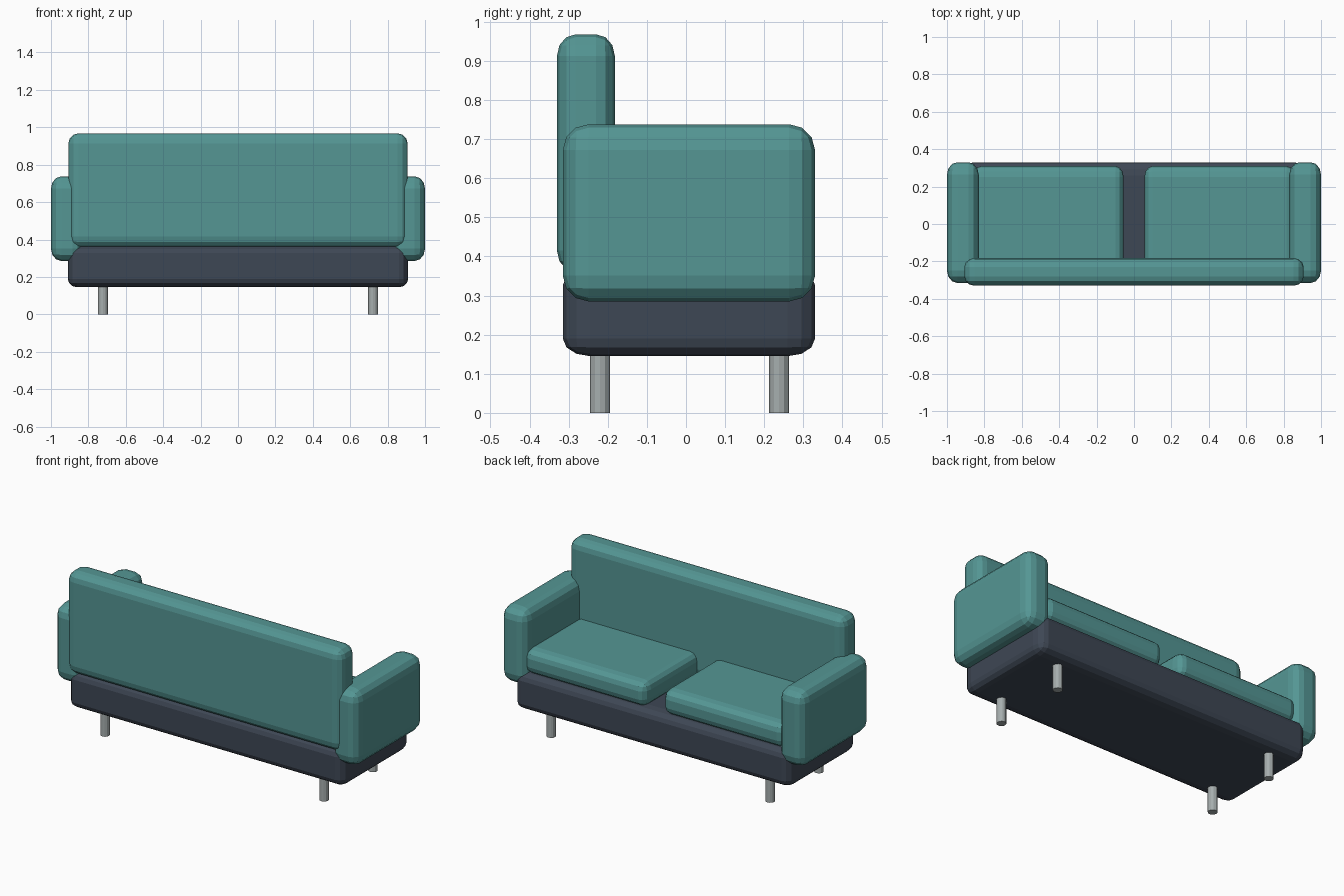
import bpy
import bmesh
from mathutils import Vector, Matrix

default_cube = bpy.data.objects.get("Cube")
if default_cube:
    bpy.data.objects.remove(default_cube, do_unlink=True)


def make_material(name, colour):
    mat = bpy.data.materials.new(name)
    mat.use_nodes = True
    mat.diffuse_color = (*colour, 1)
    mat.node_tree.nodes["Principled BSDF"].inputs["Base Color"].default_value = (*colour, 1)
    return mat


teal = make_material("teal fabric", (0.089, 0.305, 0.296))
slate = make_material("dark slate fabric", (0.048, 0.063, 0.089))
metal = make_material("grey metal", (0.38, 0.42, 0.42))


def add_object(name, bm, mat):
    mesh = bpy.data.meshes.new(name)
    bm.to_mesh(mesh)
    bm.free()
    mesh.materials.append(mat)
    obj = bpy.data.objects.new(name, mesh)
    bpy.context.collection.objects.link(obj)
    return obj


def padded_box(name, low, high, rounding, mat):
    """Box with rounded edges; the rounding may differ on each axis."""
    low, high, rounding = Vector(low), Vector(high), Vector(rounding)
    size = high - low
    bm = bmesh.new()
    bmesh.ops.create_cube(bm, size=1)
    bmesh.ops.scale(bm, vec=[s / r for s, r in zip(size, rounding)], verts=bm.verts)
    bmesh.ops.bevel(bm, geom=bm.edges[:], offset=1, offset_type='OFFSET',
                    segments=3, profile=0.5, affect='EDGES')
    bmesh.ops.scale(bm, vec=rounding, verts=bm.verts)
    bmesh.ops.translate(bm, vec=(low + high) / 2, verts=bm.verts)
    bmesh.ops.recalc_face_normals(bm, faces=bm.faces)
    return add_object(name, bm, mat)


def leg(name, x, y):
    height = 0.17
    bm = bmesh.new()
    bmesh.ops.create_cone(bm, cap_ends=True, segments=12, radius1=0.026, radius2=0.026,
                          depth=height, matrix=Matrix.Translation((x, y, height / 2)))
    return add_object(name, bm, metal)


# Base and backrest
padded_box("base", (-0.91, -0.315, 0.145), (0.91, 0.33, 0.372), (0.05, 0.07, 0.045), slate)
padded_box("backrest", (-0.907, -0.33, 0.36), (0.907, -0.182, 0.968), (0.055, 0.048, 0.055), teal)

# Mirrored arms, seat cushions and legs
for side, s in (("left", 1), ("right", -1)):
    def span(a, b):
        return sorted((a * s, b * s))

    x0, x1 = span(0.83, 1.0)
    padded_box(side + "_arm", (x0, -0.315, 0.285), (x1, 0.33, 0.738), (0.055, 0.066, 0.066), teal)
    x0, x1 = span(0.055, 0.86)
    padded_box(side + "_seat_cushion", (x0, -0.25, 0.36), (x1, 0.31, 0.51), (0.045, 0.06, 0.05), teal)
    for end, y in (("front", -0.22), ("back", 0.238)):
        leg(f"{side}_{end}_leg", s * 0.722, y)
